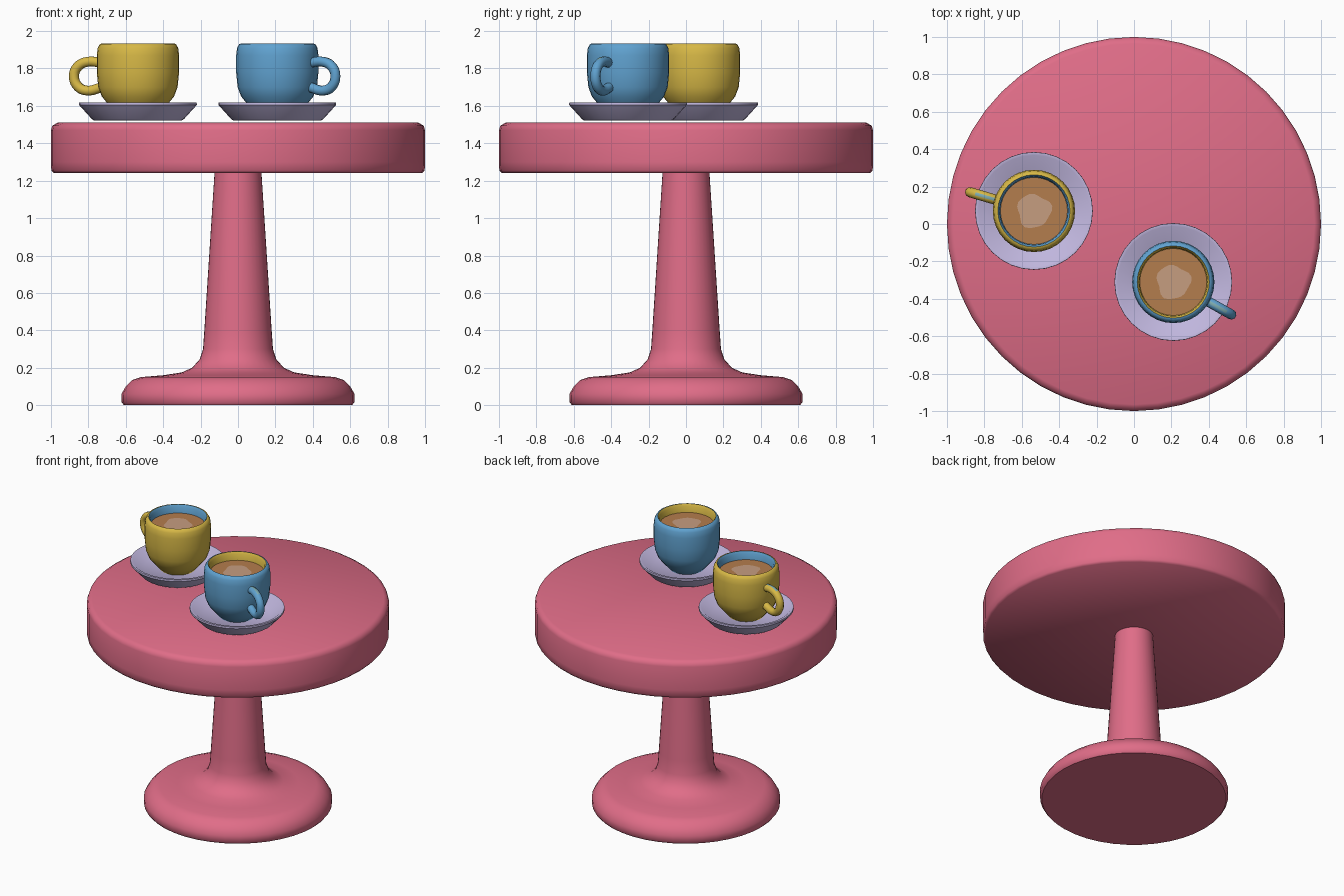
import bpy, bmesh, math
from mathutils import Vector, Matrix

if "Cube" in bpy.data.objects:
    bpy.data.objects.remove(bpy.data.objects["Cube"], do_unlink=True)


def make_mat(name, r, g, b):
    """Flat material from display values, stored as linear."""
    col = [((c / 255 + 0.055) / 1.055) ** 2.4 for c in (r, g, b)] + [1]
    m = bpy.data.materials.new(name)
    m.use_nodes = True
    m.diffuse_color = col
    bsdf = next(n for n in m.node_tree.nodes if n.type == 'BSDF_PRINCIPLED')
    bsdf.inputs["Base Color"].default_value = col
    return m


PINK = make_mat("pink", 224, 109, 136)
YELLOW = make_mat("yellow", 215, 184, 70)
BLUE = make_mat("blue", 96, 162, 208)
LILAC = make_mat("lilac", 194, 184, 224)
COFFEE = make_mat("coffee_brown", 180, 125, 77)
FOAM = make_mat("foam_tan", 198, 157, 128)
TEAL = make_mat("muted_teal", 128, 174, 178)


def finish(obj, mats, angle=50):
    for m in mats:
        obj.data.materials.append(m)
    bpy.ops.object.select_all(action='DESELECT')
    obj.select_set(True)
    bpy.context.view_layer.objects.active = obj
    bpy.ops.object.shade_smooth_by_angle(angle=math.radians(angle))
    return obj


def add_object(name, bm, at=(0, 0)):
    me = bpy.data.meshes.new(name)
    bm.to_mesh(me)
    bm.free()
    obj = bpy.data.objects.new(name, me)
    obj.location = (at[0], at[1], 0)
    bpy.context.collection.objects.link(obj)
    return obj


def lathe(name, profile, mats, at=(0, 0), sides=40, angle=50, rule=None):
    """Spin an (r, z) profile around the vertical axis."""
    bm = bmesh.new()
    vs = [bm.verts.new((r, 0, z)) for r, z in profile]
    es = [bm.edges.new(p) for p in zip(vs, vs[1:])]
    bmesh.ops.spin(bm, geom=vs + es, cent=(0, 0, 0), axis=(0, 0, 1),
                   angle=2 * math.pi, steps=sides)
    bmesh.ops.remove_doubles(bm, verts=bm.verts[:], dist=0.0005)
    bmesh.ops.recalc_face_normals(bm, faces=bm.faces[:])
    if rule:
        for f in bm.faces:
            f.material_index = rule(f)
    return finish(add_object(name, bm, at), mats, angle)


def inside(f):
    """Cup faces that look towards the axis, near the mouth."""
    c = f.calc_center_median()
    return int(f.normal.x * c.x + f.normal.y * c.y < 0)


def handle(name, at, direction, mats):
    """Rounded tube looping out from the cup wall."""
    path = [(0.20, 1.83), (0.28, 1.836), (0.335, 1.81), (0.356, 1.76),
            (0.335, 1.705), (0.285, 1.682), (0.20, 1.70)]
    cu = bpy.data.curves.new(name + "_path", 'CURVE')
    cu.dimensions = '3D'
    cu.bevel_depth = 0.027
    cu.bevel_resolution = 3
    cu.resolution_u = 5
    cu.use_fill_caps = True
    sp = cu.splines.new('BEZIER')
    sp.bezier_points.add(len(path) - 1)
    for p, (d, z) in zip(sp.bezier_points, path):
        p.co = (d, 0, z)
        p.handle_left_type = p.handle_right_type = 'AUTO'
    tmp = bpy.data.objects.new(name + "_path", cu)
    bpy.context.collection.objects.link(tmp)
    bpy.context.view_layer.update()
    me = bpy.data.meshes.new_from_object(
        tmp.evaluated_get(bpy.context.evaluated_depsgraph_get()))
    bpy.data.objects.remove(tmp, do_unlink=True)
    bm = bmesh.new()
    bm.from_mesh(me)
    bpy.data.meshes.remove(me)
    bmesh.ops.remove_doubles(bm, verts=bm.verts[:], dist=0.0005)
    bmesh.ops.recalc_face_normals(bm, faces=bm.faces[:])
    # glaze streak along the top of the loop
    for f in bm.faces:
        f.material_index = int(f.normal.z > 0.85 and f.calc_center_median().z > 1.83)
    turn = Matrix.Rotation(math.atan2(direction[1], direction[0]), 4, 'Z')
    bm.transform(turn)
    return finish(add_object(name, bm, at), mats, 60)


def foam(name, at):
    """Thin uneven patch floating on the drink."""
    bm = bmesh.new()
    ring = []
    for i in range(24):
        a = 2 * math.pi * i / 24
        r = 0.09 + 0.007 * math.sin(3 * a + 1) + 0.005 * math.sin(5 * a)
        ring.append(bm.verts.new((r * math.cos(a), r * math.sin(a), 1.879)))
    bm.faces.new(ring)
    return finish(add_object(name, bm, at), [FOAM])


# Table: round top, and a tapered column flowing into the foot
lathe("table_top", [(0, 1.24), (0.985, 1.24), (0.998, 1.255), (1, 1.30),
                    (1, 1.47), (0.992, 1.495), (0.965, 1.51), (0, 1.51)],
      [PINK], sides=48)
lathe("pedestal", [(0, 0), (0.61, 0), (0.622, 0.015), (0.623, 0.06),
                   (0.60, 0.10), (0.565, 0.135), (0.52, 0.15), (0.40, 0.16),
                   (0.30, 0.175), (0.245, 0.20), (0.205, 0.245),
                   (0.187, 0.30), (0.18, 0.40), (0.125, 1.25)],
      [PINK], sides=40)

SAUCER = [(0, 1.522), (0.235, 1.522), (0.247, 1.53), (0.315, 1.605),
          (0.314, 1.617), (0.298, 1.617), (0.225, 1.562), (0, 1.556)]
CUP = [(0, 1.557), (0.115, 1.557), (0.16, 1.61), (0.193, 1.65), (0.212, 1.70),
       (0.22, 1.78), (0.22, 1.87), (0.215, 1.91), (0.203, 1.931),
       (0.193, 1.933), (0.183, 1.918), (0.178, 1.86)]

# Two place settings, each with its own glaze, lining and handle direction
settings = [("left", (0.21, -0.31), BLUE, YELLOW, (0.33, -0.185)),
            ("right", (-0.535, 0.07), YELLOW, BLUE, (-0.36, 0.105))]
for side, at, glaze, lining, direction in settings:
    lathe(side + "_saucer", SAUCER, [LILAC], at, 32, 40)
    lathe(side + "_cup", CUP, [glaze, lining], at, 32, 60, inside)
    handle(side + "_cup_handle", at, direction, [glaze, TEAL])
    lathe(side + "_drink", [(0, 1.875), (0.18, 1.875)], [COFFEE], at, 32)
    foam(side + "_foam", at)
